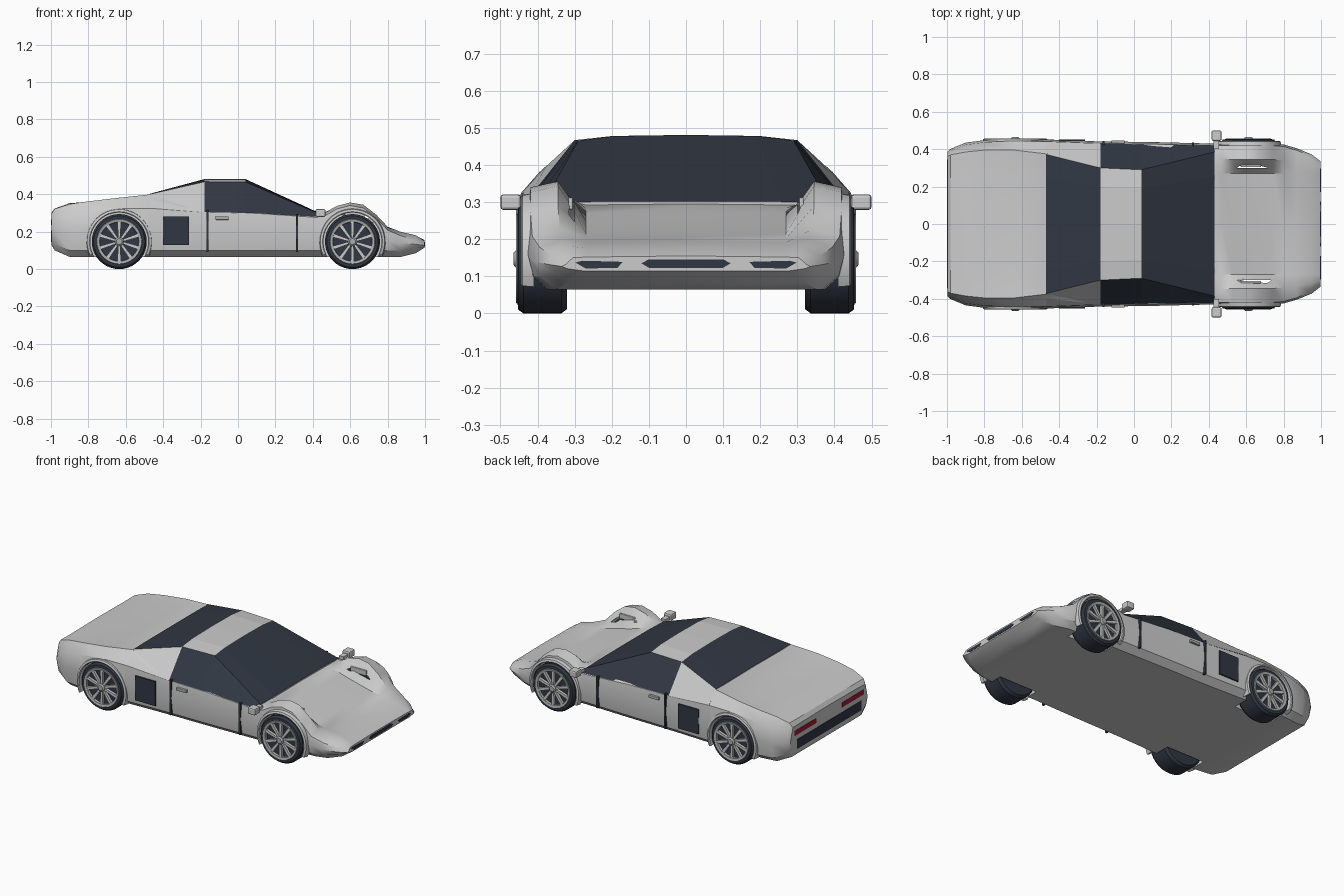
import bpy, bmesh, math
from mathutils import Vector

if "Cube" in bpy.data.objects:
    bpy.data.objects.remove(bpy.data.objects["Cube"])


def material(name, rgb):
    m = bpy.data.materials.new(name)
    m.diffuse_color = (*rgb, 1)
    m.use_nodes = True
    m.node_tree.nodes["Principled BSDF"].inputs["Base Color"].default_value = m.diffuse_color
    return m


PAINT = material("silver_paint", (0.60, 0.60, 0.60))
DARK = material("dark_glass_and_rubber", (0.030, 0.038, 0.056))
RIM = material("rim_grey", (0.42, 0.43, 0.43))
RED = material("lamp_red", (0.36, 0.012, 0.04))


def make(name, verts, faces, mats, rule=None, smooth=None):
    me = bpy.data.meshes.new(name)
    me.from_pydata([tuple(v) for v in verts], [], faces)
    for m in mats:
        me.materials.append(m)
    if rule:
        for i, p in enumerate(me.polygons):
            p.material_index = rule(i)
    bm = bmesh.new()
    bm.from_mesh(me)
    bmesh.ops.recalc_face_normals(bm, faces=bm.faces)
    bm.to_mesh(me)
    bm.free()
    ob = bpy.data.objects.new(name, me)
    bpy.context.collection.objects.link(ob)
    if smooth:
        shade(ob, smooth)
    return ob


def shade(ob, deg):
    bpy.ops.object.select_all(action='DESELECT')
    ob.select_set(True)
    bpy.context.view_layer.objects.active = ob
    bpy.ops.object.shade_smooth_by_angle(angle=math.radians(deg))


def prism(name, base, offset, mat):
    """Extrude a flat polygon of 3D points along an offset."""
    n = len(base)
    off = Vector(offset)
    verts = [Vector(p) for p in base] + [Vector(p) + off for p in base]
    faces = [list(range(n)), list(range(n, 2 * n))]
    faces += [[i, (i + 1) % n, n + (i + 1) % n, n + i] for i in range(n)]
    return make(name, verts, faces, [mat])


def box(name, x, y, z, mat, bevel=0):
    ob = prism(name, [(x[0], y[0], z[0]), (x[1], y[0], z[0]), (x[1], y[1], z[0]), (x[0], y[1], z[0])],
               (0, 0, z[1] - z[0]), mat)
    if bevel:
        b = ob.modifiers.new("bevel", 'BEVEL')
        b.width, b.segments = bevel, 2
    return ob


def lathe(name, profile, cx, cz, s, mat, n=40, closed=False):
    """Revolve (radius, y) points about a sideways axle."""
    k = len(profile)
    verts, faces = [], []
    for i in range(n):
        a = 2 * math.pi * i / n
        verts += [(cx + r * math.cos(a), s * y, cz + r * math.sin(a)) for r, y in profile]
    for i in range(n):
        j = (i + 1) % n
        for p in range(k if closed else k - 1):
            q = (p + 1) % k
            faces.append([i * k + p, i * k + q, j * k + q, j * k + p])
    if not closed:
        faces += [[i * k for i in range(n)], [i * k + k - 1 for i in range(n)]]
    return make(name, verts, faces, [mat], smooth=35)


# Body shell: x, bottom, half width, shoulder z, crest y, crest z, centre z
STATIONS = [
    (-0.998, .13, .385, .25, .36, .295, .30), (-0.98, .10, .402, .27, .37, .322, .324),
    (-0.90, .065, .435, .285, .385, .348, .352), (-0.80, .065, .448, .305, .395, .362, .360),
    (-0.64, .065, .455, .325, .395, .381, .373), (-0.47, .065, .452, .325, .375, .399, .400),
    (-0.20, .065, .442, .305, .41, .313, .31), (0.10, .065, .438, .298, .41, .306, .305),
    (0.42, .065, .430, .276, .385, .293, .297), (0.47, .065, .430, .288, .348, .306, .288),
    (0.53, .065, .430, .322, .345, .338, .272), (0.60, .065, .430, .340, .345, .356, .253),
    (0.67, .065, .430, .326, .345, .344, .235), (0.74, .065, .430, .272, .345, .290, .218),
    (0.80, .065, .425, .208, .340, .226, .206), (0.87, .065, .405, .178, .330, .199, .195),
    (0.95, .085, .372, .155, .315, .181, .179), (0.998, .115, .335, .132, .305, .150, .155)]
verts, faces = [], []
for x, zb, w, zs, yf, zf, zc in STATIONS:
    low = zb + min(.035, (zs - zb) * .35)
    half = [(w - .055, zb), (w - .014, low), (w, (low + zs) / 2), (w - .011, zs), (yf, zf), (.27, zc - .003)]
    ring = [(0, zb)] + half + [(0, zc)] + [(-y, z) for y, z in reversed(half)]
    verts += [(x, y, z) for y, z in ring]
N = 14
for i in range(len(STATIONS) - 1):
    for j in range(N):
        k = (j + 1) % N
        faces.append([i * N + j, i * N + k, (i + 1) * N + k, (i + 1) * N + j])
faces += [list(range(N)), list(range(len(verts) - N, len(verts)))]
body = make("body_shell", verts, faces, [PAINT])

# Wheel wells cut out of the shell
WHEELS = [("rear", -0.635), ("front", 0.612)]
AXLE = 0.147
for tag, cx in WHEELS:
    for s in (-1, 1):
        cutter = lathe("well_cutter", [(.157, .30), (.157, .60)], cx, AXLE, s, PAINT)
        mod = body.modifiers.new("well", 'BOOLEAN')
        mod.operation, mod.solver, mod.object = 'DIFFERENCE', 'EXACT', cutter
        bpy.context.view_layer.objects.active = body
        bpy.ops.object.modifier_apply(modifier=mod.name)
        bpy.data.objects.remove(cutter)
shade(body, 32)

# Cabin: x, base y, base z, roof edge y, roof edge z, crown z
CABIN = [(-0.47, .440, .328, .372, .401, .403), (-0.18, .430, .304, .300, .467, .481),
         (0.04, .426, .300, .290, .466, .481), (0.43, .418, .280, .385, .297, .302)]
verts, faces = [], []
for x, by, bz, ry, rz, cz in CABIN:
    half = [(by, bz), (ry, rz), (ry * .66, rz + (cz - rz) * .8)]
    verts += [(x, y, z) for y, z in half + [(0, cz)] + [(-y, z) for y, z in reversed(half)]]
for i in range(3):
    for j in range(7):
        k = (j + 1) % 7
        faces.append([i * 7 + j, i * 7 + k, i * 7 + 7 + k, i * 7 + 7 + j])
faces += [list(range(7)), list(range(21, 28))]


def cabin_colour(i):
    if i >= 21:
        return 0
    row, col = divmod(i, 7)
    return int(row != 0) if col in (0, 5) else int(row != 1)


make("cabin", verts, faces, [PAINT, DARK], cabin_colour)

# Wheels and arch lips
for tag, cx in WHEELS:
    for s in (-1, 1):
        side = "left" if s > 0 else "right"
        name = f"{tag}_{side}_"
        lathe(name + "tyre", [(.10, .32), (.135, .32), (.147, .336), (.147, .438), (.137, .452),
                              (.118, .454), (.110, .440), (.02, .436)], cx, AXLE, s, DARK)
        lathe(name + "rim", [(.103, .437), (.105, .455), (.119, .458), (.123, .450)], cx, AXLE, s, RIM, closed=True)
        lathe(name + "hub", [(.024, .43), (.024, .458), (.016, .465)], cx, AXLE, s, RIM, 20)
        for i in range(10):
            a = 2 * math.pi * (i + .5) / 10
            u, v = Vector((math.cos(a), 0, math.sin(a))), Vector((-math.sin(a), 0, math.cos(a)))
            c = Vector((cx, s * .434, AXLE))
            prism(name + "spoke", [c + u * .015 - v * .006, c + u * .107 - v * .0095,
                                   c + u * .107 + v * .0095, c + u * .015 + v * .006], (0, s * .02, 0), PAINT)
        # arch lip: a swept band around the opening
        yo = .458 if tag == "rear" else .445
        section = [(.155, .41), (.155, yo - .004), (.160, yo), (.172, yo - .004), (.178, .41)]
        verts, faces, steps = [], [], 32
        for i in range(steps + 1):
            a = math.radians(-25 + 230 * i / steps)
            verts += [(cx + r * math.cos(a), s * y, AXLE + r * math.sin(a)) for r, y in section]
        for i in range(steps):
            faces += [[i * 5 + j, i * 5 + (j + 1) % 5, i * 5 + 5 + (j + 1) % 5, i * 5 + 5 + j] for j in range(5)]
        faces += [list(range(5)), list(range(steps * 5, steps * 5 + 5))]
        make(name + "arch_lip", verts, faces, [PAINT], smooth=35)

# Side details on both sides
for s in (-1, 1):
    def span(a, b):
        return sorted((s * a, s * b))
    box("side_vent", (-.402, -.262), span(.443, .452), (.128, .282), DARK)
    for x, y, top in ((-.163, .4435, .315), (.315, .436, .292)):
        box("door_gap", (x - .006, x + .006), span(y - .02, y), (.095, top), DARK)
    box("door_handle", (-.12, -.05), span(.43, .447), (.263, .281), RIM, .003)
    box("mirror", (.415, .468), span(.445, .50), (.279, .321), PAINT, .008)
    box("mirror_stalk", (.425, .455), span(.40, .45), (.285, .305), PAINT)
    box("lamp_cover_slit", (.57, .68), span(.305, .317), (.28, .312), PAINT, .003)
    box("tail_lamp", (-1.0, -.99), span(.13, .345), (.236, .266), RED)
    prism("side_intake", [(.994, s * y, z) for y, z in
                          ((.17, .139), (.185, .123), (.27, .121), (.298, .137), (.28, .142))],
          (.006, 0, 0), DARK)

# Front grille and rear panel
prism("front_grille", [(.994, y, z) for y, z in
                       ((-.12, .135), (-.10, .146), (.10, .146), (.12, .135), (.10, .123), (-.10, .123))],
      (.006, 0, 0), DARK)
box("rear_panel", (-1.0, -.992), (-.32, .32), (.145, .205), DARK)
